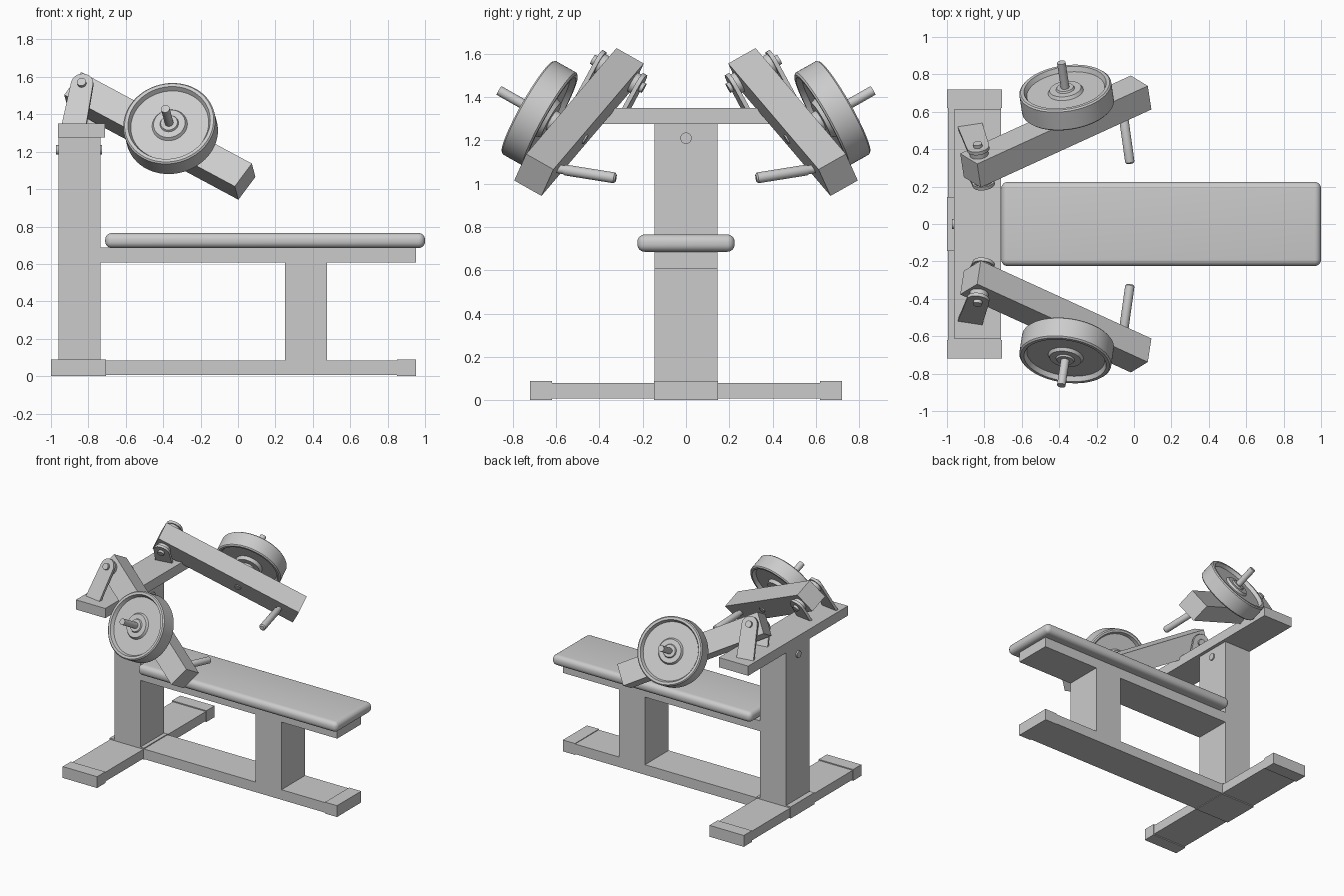
import bpy, bmesh, math
from mathutils import Vector, Matrix

if "Cube" in bpy.data.objects:
    bpy.data.objects.remove(bpy.data.objects["Cube"])

grey = bpy.data.materials.new("painted grey")
grey.diffuse_color = (0.6, 0.6, 0.6, 1)
grey.use_nodes = True
grey.node_tree.nodes["Principled BSDF"].inputs["Base Color"].default_value = grey.diffuse_color


def finish(name, bm, mirror=False, smooth=False):
    bmesh.ops.recalc_face_normals(bm, faces=bm.faces)
    me = bpy.data.meshes.new(name)
    bm.to_mesh(me)
    bm.free()
    me.materials.append(grey)
    ob = bpy.data.objects.new(name, me)
    bpy.context.collection.objects.link(ob)
    if smooth:
        bpy.ops.object.select_all(action='DESELECT')
        ob.select_set(True)
        bpy.context.view_layer.objects.active = ob
        bpy.ops.object.shade_smooth_by_angle(angle=math.radians(35))
    if mirror:
        m = ob.modifiers.new("other side", 'MIRROR')
        m.use_axis = (False, True, False)
    return ob


def box(name, lo, hi, mat=Matrix(), bevel=0, mirror=False):
    bm = bmesh.new()
    bmesh.ops.create_cube(bm, size=1)
    for v in bm.verts:
        v.co = Vector([lo[i] + (v.co[i] + 0.5) * (hi[i] - lo[i]) for i in range(3)])
    if bevel:
        bmesh.ops.bevel(bm, geom=bm.edges[:], offset=bevel, segments=6,
                        profile=0.5, affect='EDGES')
    bm.transform(mat)
    return finish(name, bm, mirror, bevel > 0)


def lathe(name, profile, start, axis, mirror=False, n=48):
    """Spin (radius, distance) points around an axis."""
    bm = bmesh.new()
    vs = [bm.verts.new((r, 0, d)) for r, d in profile]
    es = [bm.edges.new(p) for p in zip(vs, vs[1:])]
    bmesh.ops.spin(bm, geom=vs + es, cent=(0, 0, 0), axis=(0, 0, 1),
                   angle=2 * math.pi, steps=n, use_duplicate=False)
    bmesh.ops.remove_doubles(bm, verts=bm.verts, dist=1e-5)
    q = Vector(axis).to_track_quat('Z', 'Y').to_matrix().to_4x4()
    bm.transform(Matrix.Translation(start) @ q)
    return finish(name, bm, mirror, True)


def rod(name, start, axis, r, a, b, mirror=False):
    return lathe(name, [(0, a), (r, a), (r, b), (0, b)], start, axis, mirror, 32)


# Base, columns and crossbar
W = 0.145
box("base_beam", (-0.99, -W, 0.005), (0.94, W, 0.083))
box("base_beam_front_cap", (0.85, -W - .003, 0), (0.953, W + .003, 0.088))
box("base_beam_rear_cap", (-1.0, -W, 0), (-0.705, W, 0.09))
box("cross_foot", (-0.995, -0.70, 0.008), (-0.71, 0.70, 0.08))
box("cross_foot_cap", (-1.0, 0.62, 0), (-0.705, 0.72, 0.088), mirror=True)
box("rear_column", (-0.96, -W, 0.08), (-0.735, W, 1.28))
box("crossbar", (-0.962, -0.612, 1.275), (-0.71, 0.612, 1.35))
rod("column_bolt", (0, 0, 1.21), (1, 0, 0), 0.026, -0.972, -0.726)

# Bench
box("front_post", (0.25, -W, 0.08), (0.475, W, 0.62))
box("bench_beam", (-0.74, -W, 0.607), (0.953, W, 0.687))
box("bench_pad", (-0.71, -0.225, 0.685), (1.0, 0.225, 0.765), bevel=0.035)

# Lever arm frame: u along the arm, w outward, h up through the arm
u = Vector((0.82, 0.375, -0.44)).normalized()
w = Vector((-0.018, 0.125, 0.07))
w = (w - u * w.dot(u)).normalized()
h = u.cross(w)
L = 1.116
S = Vector((0.038, 0.703, 1.04)) - u * L
arm = Matrix.Translation(S) @ Matrix((u, w, h)).transposed().to_4x4()
box("lever_arm", (0, -0.073, -0.081), (L, 0.073, 0.081), arm, mirror=True)

# Pivot brackets with rounded tops, leaning with the arm
pivot = S + u * 0.065 + h * 0.005
down = Vector((-0.02, 0, -0.23))
down = (down - w * down.dot(w)).normalized()
side = w.cross(down)


def bracket(name, off):
    c = pivot + w * off
    length = (c.z - 1.335) / -down.z
    pts = [side * 0.066 + down * length, side * -0.066 + down * length]
    for i in range(17):
        a = math.pi * i / 16
        pts.append((side * -math.cos(a) - down * math.sin(a)) * 0.06)
    bm = bmesh.new()
    f = bm.faces.new([bm.verts.new(c + p - w * 0.01) for p in pts])
    r = bmesh.ops.extrude_face_region(bm, geom=[f])
    bmesh.ops.translate(bm, vec=w * 0.02,
                        verts=[g for g in r['geom'] if isinstance(g, bmesh.types.BMVert)])
    finish(name, bm, True, True)


bracket("outer_bracket", 0.113)
bracket("inner_bracket", -0.105)
rod("pivot_bolt", pivot, w, 0.024, -0.132, 0.142, True)
rod("outer_pivot_washer", pivot, w, 0.05, 0.07, 0.105, True)
rod("inner_pivot_washer", pivot, w, 0.05, -0.097, -0.07, True)

# Weight plate with recessed face and hub, on its peg
peg = S + u * 0.656
lathe("weight_plate", [(0, 0.105), (0.09, 0.105), (0.10, 0.13), (0.21, 0.13), (0.225, 0.105),
                       (0.24, 0.105), (0.248, 0.113), (0.248, 0.223), (0.24, 0.231),
                       (0.222, 0.231), (0.21, 0.205), (0.095, 0.205), (0.085, 0.222),
                       (0.05, 0.222), (0.045, 0.232), (0, 0.232)], peg, w, True, 64)
rod("weight_peg", peg, w, 0.023, 0.06, 0.385, True)
rod("weight_peg_collar", peg, w, 0.05, 0.07, 0.11, True)
rod("weight_peg_bolt", peg, w, 0.024, -0.08, -0.06, True)

# Hand grips pointing inward
lathe("hand_grip", [(0, 0), (0.02, 0), (0.02, 0.05), (0.025, 0.06), (0.025, 0.29),
                    (0.018, 0.298), (0, 0.298)],
      (-0.062, 0.615, 1.072), (0.035, -0.25, -0.04), True, 32)
